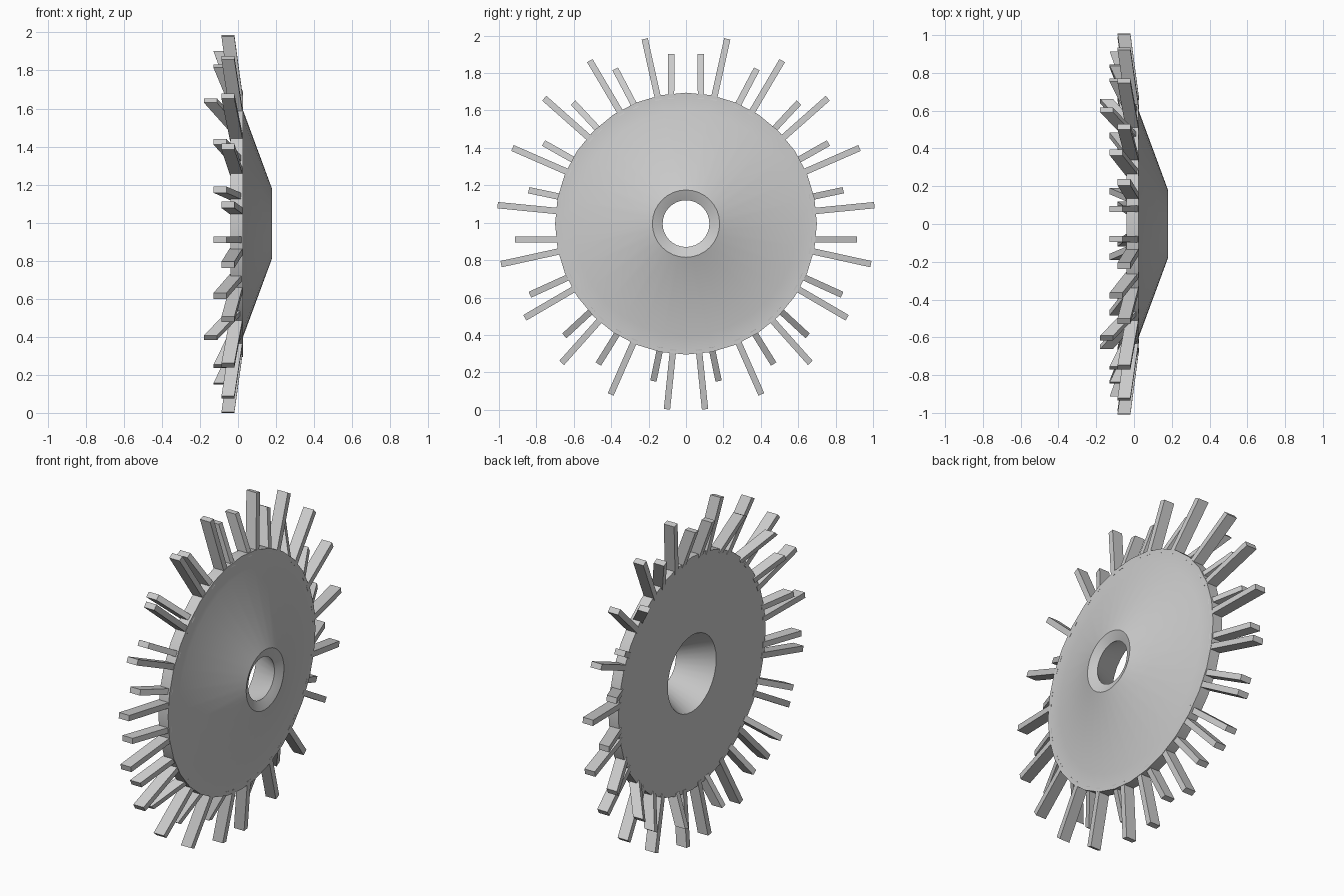
import bpy, bmesh, math
from mathutils import Vector

if "Cube" in bpy.data.objects:
    bpy.data.objects.remove(bpy.data.objects["Cube"])

CZ = 0.995          # height of the wheel axis (axis runs along x)
SIDES = 32


def make_object(name, bm):
    bmesh.ops.recalc_face_normals(bm, faces=bm.faces[:])
    me = bpy.data.meshes.new(name)
    bm.to_mesh(me)
    bm.free()
    ob = bpy.data.objects.new(name, me)
    bpy.context.collection.objects.link(ob)
    return ob


def radial(deg):
    # direction in the yz plane, measured from straight up
    a = math.radians(deg)
    return Vector((0, math.sin(a), math.cos(a)))


# Disc: closed (x, radius) profile revolved about the axis, with a flared bore
profile = [(-0.04, 0.23), (-0.04, 0.70), (0.025, 0.70), (0.025, 0.60),
           (0.18, 0.18), (0.17, 0.155), (0.155, 0.125)]
bm = bmesh.new()
rings = []
for i in range(SIDES):
    d = radial(360 * i / SIDES)
    rings.append([bm.verts.new(d * r + Vector((x, 0, CZ))) for x, r in profile])
n = len(profile)
for i in range(SIDES):
    a, b = rings[i], rings[(i + 1) % SIDES]
    for j in range(n):
        k = (j + 1) % n
        bm.faces.new((a[j], a[k], b[k], b[j]))
disc = make_object("disc", bm)
bpy.context.view_layer.objects.active = disc
disc.select_set(True)
bpy.ops.object.shade_smooth_by_angle(angle=math.radians(25))


def add_tooth(bm, base_deg, tip_deg, tip_r, lean):
    # slanted bar from the rim to the tip, leaning backwards along -x
    base = radial(base_deg) * 0.675 + Vector((-0.008, 0, CZ))
    tip = radial(tip_deg) * tip_r + Vector((-0.008 - lean, 0, CZ))
    run = tip - base
    side = Vector((0, run.z, -run.y)).normalized() * 0.017
    wide = Vector((0.034, 0, 0))
    ends = [[bm.verts.new(p + side * s + wide * w)
             for s, w in ((-1, -1), (1, -1), (1, 1), (-1, 1))] for p in (base, tip)]
    bm.faces.new(ends[0])
    bm.faces.new(ends[1])
    for i in range(4):
        j = (i + 1) % 4
        bm.faces.new((ends[0][i], ends[0][j], ends[1][j], ends[1][i]))


# Long teeth, mirrored left and right
bm = bmesh.new()
for i in range(10):
    deg = 12.6 + 17.95 * i
    for m in (1, -1):
        add_tooth(bm, m * deg, m * deg, 1.012 if i < 6 else 0.998, 0.045)
make_object("long_teeth", bm)

# Short teeth between them: base angle, tip angle, tip radius, backward lean
short = [(6.8, 5, 0.91, 0.087), (23.5, 24.6, 0.91, 0.087), (43, 43, 0.885, 0.137),
         (60.5, 60.5, 0.875, 0.087), (78, 78, 0.86, 0.087), (97.2, 95.3, 0.918, 0.087),
         (114.5, 114.5, 0.917, 0.087), (132.7, 132.7, 0.885, 0.137),
         (148, 148, 0.885, 0.087), (168.3, 168.3, 0.86, 0.087)]
bm = bmesh.new()
for b, t, r, lean in short:
    for m in (1, -1):
        add_tooth(bm, m * b, m * t, r, lean)
make_object("short_teeth", bm)
